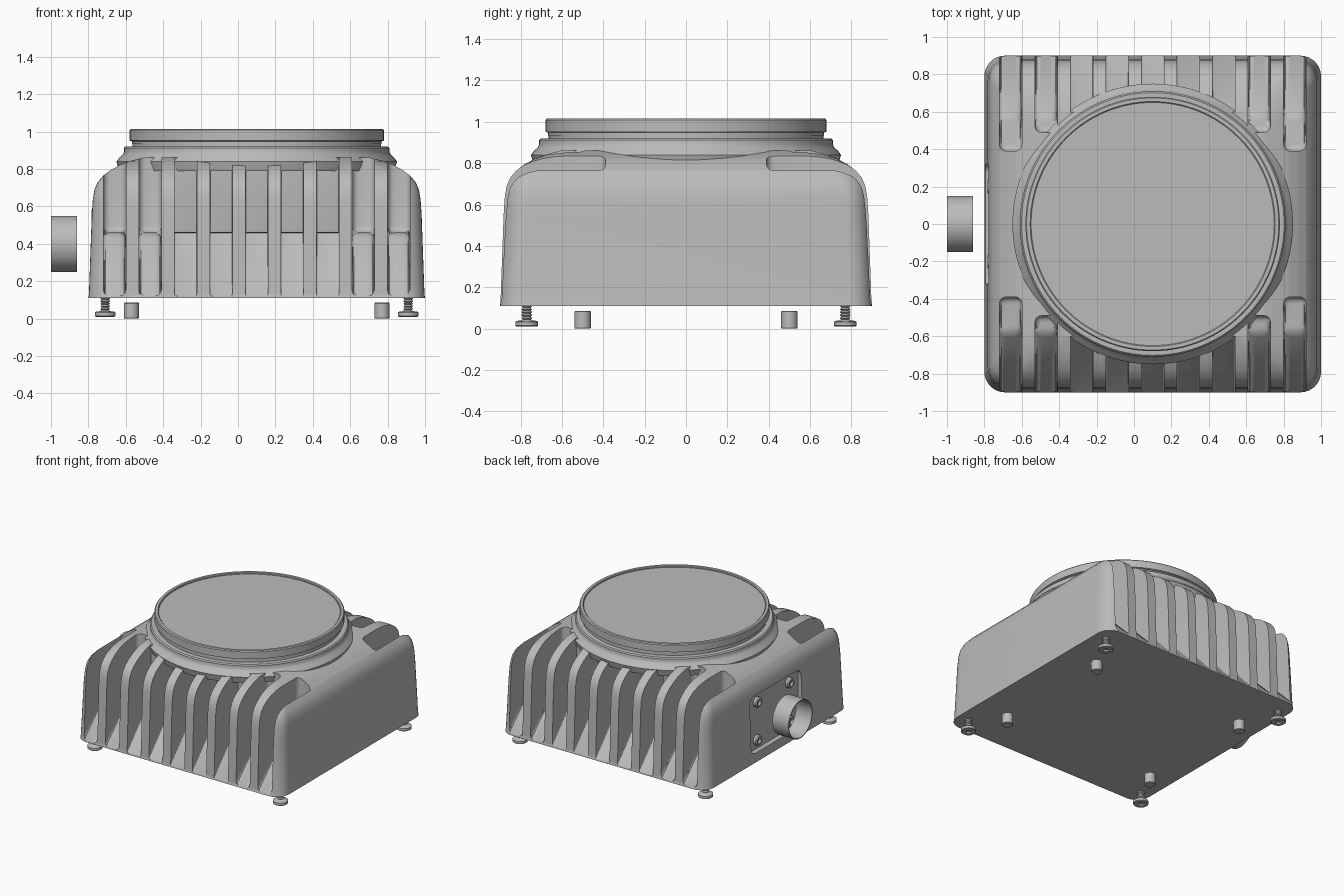
import bpy, bmesh
from math import cos, sin, pi, radians
from mathutils import Matrix, Vector

old = bpy.data.objects.get("Cube")
if old:
    bpy.data.objects.remove(old)

CX = 0.1  # housing centre in x

grey = bpy.data.materials.new("plain_grey")
grey.use_nodes = True
COLOR = (0.5, 0.5, 0.5, 1)
grey.diffuse_color = COLOR
grey.node_tree.nodes["Principled BSDF"].inputs["Base Color"].default_value = COLOR


def finish(name, bm, angle=35):
    bmesh.ops.recalc_face_normals(bm, faces=bm.faces)
    me = bpy.data.meshes.new(name)
    bm.to_mesh(me)
    bm.free()
    ob = bpy.data.objects.new(name, me)
    bpy.context.collection.objects.link(ob)
    me.materials.append(grey)
    smooth(ob, angle)
    return ob


def smooth(ob, angle=35):
    bpy.ops.object.select_all(action='DESELECT')
    ob.select_set(True)
    bpy.context.view_layer.objects.active = ob
    bpy.ops.object.shade_smooth_by_angle(angle=radians(angle))


def loft(bm, loops, closed=False):
    """Skin a list of point loops, capping the ends unless closed."""
    rows = [[bm.verts.new(p) for p in loop] for loop in loops]
    n = len(rows[0])
    pairs = list(zip(rows, rows[1:])) + ([(rows[-1], rows[0])] if closed else [])
    for a, b in pairs:
        for i in range(n):
            j = (i + 1) % n
            bm.faces.new((a[i], a[j], b[j], b[i]))
    if not closed:
        bm.faces.new(rows[0][::-1])
        bm.faces.new(rows[-1])


def lathe(name, profile, place, steps=32, closed=False, axis='Z'):
    """Revolve (radius, height) pairs; place moves the result."""
    bm = bmesh.new()
    loft(bm, [[(r * cos(2 * pi * i / steps), r * sin(2 * pi * i / steps), z)
               for i in range(steps)] for r, z in profile], closed)
    turn = Matrix.Rotation(-pi / 2, 4, 'Y') if axis == 'X' else Matrix()
    bm.transform(Matrix.Translation(place) @ turn)
    return finish(name, bm)


def rounded_rect(hx, hy, r, steps=8):
    pts = []
    for k, (sx, sy) in enumerate(((1, 1), (-1, 1), (-1, -1), (1, -1))):
        for i in range(steps + 1):
            a = (k + i / steps) * pi / 2
            pts.append((sx * (hx - r) + r * cos(a), sy * (hy - r) + r * sin(a)))
    return pts


# Housing shell: tapered sides rolling over into a shallow dome
shell = [(0, .11), (.003, .13), (.018, .55), (.024, .64), (.033, .69), (.05, .73),
         (.08, .765), (.12, .795), (.17, .822), (.22, .842), (.3, .862)]
bm = bmesh.new()
loft(bm, [[(x + CX, y, z) for x, y in rounded_rect(.9 - d, .9 - d, .11)]
          for d, z in shell])
body = finish("housing", bm)


# Cutter: cooling slots on front and back plus the connector pocket
def slot(bm, x, end, side):
    profile = [(-1, .014), (-.58, .46), (end, .46), (end, 1.1), (-1, 1.1)]
    part = bmesh.new()
    loft(part, [[(x + s * .06, y * side, z) for y, z in profile] for s in (-1, 1)])
    part.edges.ensure_lookup_table()
    inner = [e for e in part.edges
             if all(abs(v.co.y) < .99 and v.co.z < 1.05 for v in e.verts)
             or any(abs(v.co.y) < .99 and v.co.z < 1.05 for v in e.verts)]
    bmesh.ops.bevel(part, geom=inner, offset=.035, segments=4, profile=.5,
                    affect='EDGES', clamp_overlap=True)
    bmesh.ops.recalc_face_normals(part, faces=part.faces)
    tmp = bpy.data.meshes.new("tmp")
    part.to_mesh(tmp)
    part.free()
    bm.from_mesh(tmp)
    bpy.data.meshes.remove(tmp)


bm = bmesh.new()
for k in range(-4, 5):
    end = {4: -.39, 3: -.49}.get(abs(k), -.6)
    for side in (1, -1):
        slot(bm, CX + k * .19, end, side)
loft(bm, [[(x, y, z + .4) for y, z in rounded_rect(.32, .22, .05)]
          for x in (-.9, -.755)])
cutter = finish("slot_cutter", bm)
cutter.hide_render = True
mod = body.modifiers.new("slots", 'BOOLEAN')
mod.operation = 'DIFFERENCE'
mod.solver = 'EXACT'
mod.object = cutter
bpy.context.view_layer.objects.active = body
bpy.ops.object.modifier_apply(modifier=mod.name)
bpy.data.objects.remove(cutter)
smooth(body)

# Flared collar and round window with its thin raised rim
lathe("collar", [(.58, .79), (.735, .79), (.75, .84), (.735, .86), (.718, .875),
                 (.71, .89), (.71, .912), (.702, .92), (.6, .92)], (CX, 0, 0), 128)
lathe("neck", [(.665, .9), (.665, .96)], (CX, 0, 0), 128)
lathe("window_ring", [(.668, .935), (.668, .948), (.68, .952), (.68, 1.008),
                      (.674, 1.015), (.655, 1.015), (.65, 1.01), (.65, .935)],
      (CX, 0, 0), 128, closed=True)
lathe("window", [(.652, .96), (.652, 1.003)], (CX, 0, 0), 128)

# Threaded corner feet and plain locating pins
thread = [(.026 if i % 2 else .019, .045 + i * .007) for i in range(10)]
for sx in (-1, 1):
    for sy in (-1, 1):
        tag = ("left" if sx > 0 else "right") + ("_front" if sy < 0 else "_back")
        lathe("foot_" + tag, [(.022, .022), (.022, .01), (.05, .01), (.055, .014),
                              (.055, .033), (.05, .037), (.028, .04)] + thread + [(.02, .115)],
              (CX + sx * .81, sy * .77, 0), 24)
        lathe("pin_" + tag, [(.037, 0), (.04, .003), (.04, .082), (.037, .085)],
              (CX + sx * .67, sy * .5, 0), 24)

# Connector sleeve standing off the right side, and the screws behind it
lathe("connector_sleeve", [(.15, 0), (.15, .14), (.143, .14), (.143, 0)],
      (-.86, 0, .4), 48, closed=True, axis='X')
for sy in (-1, 1):
    for sz in (-1, 1):
        lathe("panel_screw", [(.04, -.01), (.04, .02), (.034, .028), (.02, .028),
                              (.018, .012)], (-.755, sy * .2, .4 + sz * .15), 24, axis='X')
